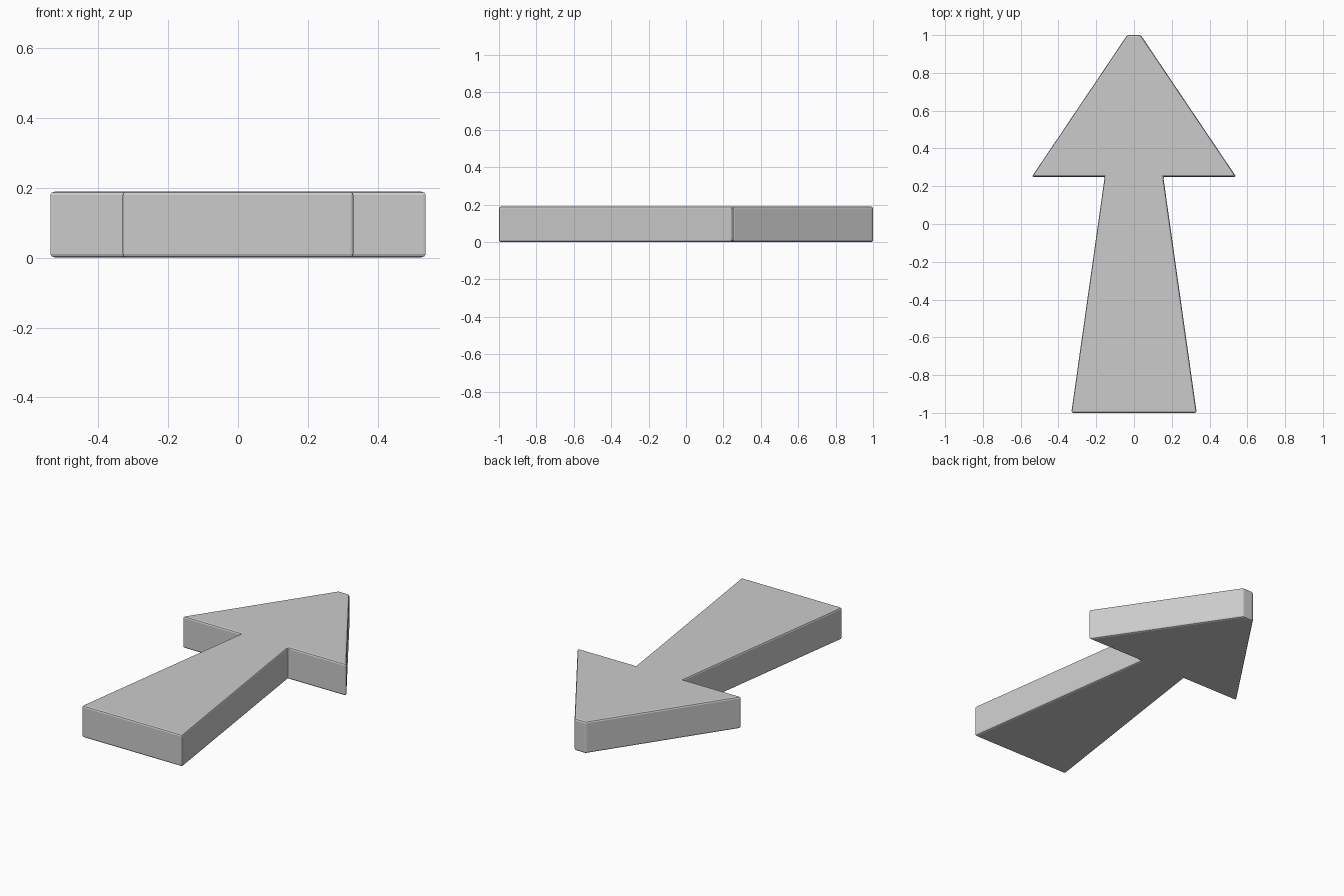
import bpy, bmesh

if "Cube" in bpy.data.objects:
    bpy.data.objects.remove(bpy.data.objects["Cube"])

HEIGHT = 0.19

# Right half of the arrow outline, from tail to tip
half = [(0.332, -1.0), (0.155, 0.25), (0.541, 0.25), (0.036, 1.0)]
outline = half + [(-x, y) for x, y in reversed(half)]

# Extrude the outline into a slab
bm = bmesh.new()
base = bm.faces.new([bm.verts.new((x, y, 0)) for x, y in outline])
result = bmesh.ops.extrude_face_region(bm, geom=[base])
top = [v for v in result["geom"] if isinstance(v, bmesh.types.BMVert)]
bmesh.ops.translate(bm, verts=top, vec=(0, 0, HEIGHT))
bmesh.ops.recalc_face_normals(bm, faces=bm.faces[:])
mesh = bpy.data.meshes.new("arrow")
bm.to_mesh(mesh)
bm.free()

arrow = bpy.data.objects.new("arrow", mesh)
bpy.context.collection.objects.link(arrow)

# Thin softened edges
bevel = arrow.modifiers.new("edge_bevel", "BEVEL")
bevel.width = 0.01
bevel.segments = 2
bevel.limit_method = "ANGLE"
